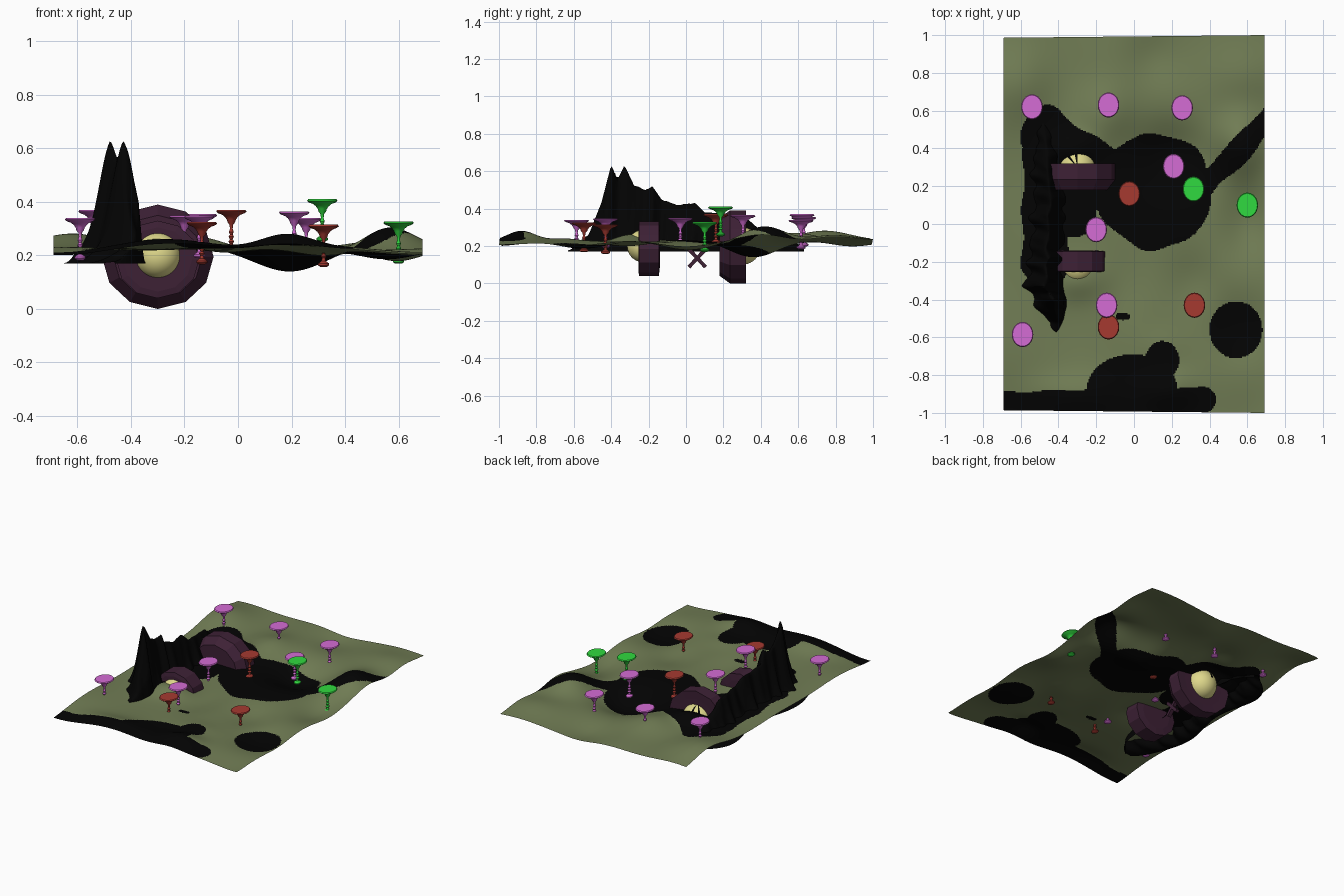
import bpy, bmesh
from math import sin, cos, pi, exp, hypot, atan2, degrees
from mathutils import Matrix, Vector

if "Cube" in bpy.data.objects:
    bpy.data.objects.remove(bpy.data.objects["Cube"], do_unlink=True)


def material(name, rgb):
    m = bpy.data.materials.new(name)
    m.use_nodes = True
    m.diffuse_color = (*rgb, 1)
    m.node_tree.nodes["Principled BSDF"].inputs["Base Color"].default_value = (*rgb, 1)
    return m


OLIVE = material("olive", (0.165, 0.205, 0.09))
BLACK = material("black", (0.001, 0.001, 0.001))
PURPLE = material("dark_purple", (0.047, 0.015, 0.036))
YELLOW = material("pale_yellow", (0.74, 0.69, 0.26))
MAGENTA = material("magenta", (0.66, 0.15, 0.66))
RED = material("brick_red", (0.38, 0.042, 0.03))
GREEN = material("bright_green", (0.03, 0.7, 0.05))


def finish(bm, name, mats, smooth=True):
    me = bpy.data.meshes.new(name)
    bm.to_mesh(me)
    bm.free()
    for m in mats:
        me.materials.append(m)
    for p in me.polygons:
        p.use_smooth = smooth
    ob = bpy.data.objects.new(name, me)
    bpy.context.collection.objects.link(ob)
    return ob


def lathe(profile, sides):
    """Closed solid of revolution around z from (radius, height) pairs."""
    bm = bmesh.new()
    rings = [[bm.verts.new((r * cos(2 * pi * i / sides), r * sin(2 * pi * i / sides), z))
              for i in range(sides)] for r, z in profile]
    for a, b in zip(rings, rings[1:]):
        for i in range(sides):
            j = (i + 1) % sides
            bm.faces.new((a[i], a[j], b[j], b[i]))
    bm.faces.new(rings[0])
    bm.faces.new(rings[-1])
    bmesh.ops.recalc_face_normals(bm, faces=bm.faces)
    return bm


def grid(nx, ny, place):
    """Unit grid whose vertices (u, v in -1..1) are moved by place."""
    bm = bmesh.new()
    bmesh.ops.create_grid(bm, x_segments=nx, y_segments=ny, size=1)
    for v in bm.verts:
        v.co = place(v.co.x, v.co.y)
    return bm


def ellipse(x, y, cx, cy, rx, ry):
    return hypot((x - cx) / rx, (y - cy) / ry) < 1


def capsule(x, y, a, b, r):
    a, b, p = Vector(a), Vector(b), Vector((x, y))
    t = max(0, min(1, (p - a).dot(b - a) / (b - a).length_squared))
    return (p - a - t * (b - a)).length < r


# Ground sheet: soft hills (x, y, radius x, radius y, height)
HILLS = [(-0.6, 0.75, 0.18, 0.2, 0.055), (-0.15, 0.58, 0.14, 0.16, 0.045),
         (0.2, 0.36, 0.18, 0.18, -0.085), (0.57, 0.42, 0.13, 0.16, 0.08),
         (0.58, 0.78, 0.2, 0.16, 0.035), (0.1, 0.88, 0.14, 0.15, -0.025),
         (0.6, 0.0, 0.13, 0.2, -0.045), (0.18, -0.88, 0.14, 0.11, 0.06),
         (0.15, -0.66, 0.12, 0.1, 0.015), (0.55, -0.55, 0.15, 0.18, -0.04),
         (0.32, -0.3, 0.13, 0.15, -0.02), (-0.05, -0.35, 0.12, 0.2, -0.02),
         (-0.3, -0.9, 0.25, 0.1, 0.03), (-0.33, 0.4, 0.12, 0.08, 0.045),
         (-0.3, -0.3, 0.13, 0.1, 0.035), (-0.69, -1.0, 0.2, 0.2, -0.025),
         (0.69, -1.0, 0.2, 0.2, -0.02)]


def ground_point(u, v):
    x, y = 0.69 * u, v * (0.993 + 0.007 * u)
    z = 0.226 + 0.007 * sin(9 * x + 3 * y) * cos(7 * y - 2 * x)
    for cx, cy, rx, ry, h in HILLS:
        z += h * exp(-((x - cx) / rx) ** 2 - ((y - cy) / ry) ** 2)
    return Vector((x, y, z))


def is_dark(x, y):
    w = 0.008 * sin(25 * x) + 0.008 * sin(21 * y)
    return (ellipse(x, y, 0.11, 0.17, 0.3 + w, 0.31 + w)
            or capsule(x, y, (0.38, 0.2), (0.75, 0.6), 0.06 + w)
            or capsule(x, y, (-0.47, 0.48), (-0.15, 0.25), 0.14 + w)
            or capsule(x, y, (-0.46, 0.4), (-0.47, -0.2), 0.13 + w)
            or capsule(x, y, (-0.3, 0.25), (-0.32, 0.05), 0.12)
            or ellipse(x, y, 0.54, -0.56, 0.14, 0.15)
            or (y < -0.87 + 0.03 * min(0, x) + w / 2 and x < 0.38)
            or ellipse(x, y, 0.36, -0.93, 0.075, 0.07)
            or ellipse(x, y, -0.01, -0.88, 0.24, 0.19)
            or ellipse(x, y, 0.15, -0.72, 0.09, 0.1)
            or ellipse(x, y, -0.06, -0.49, 0.04, 0.02))


bm = grid(200, 290, ground_point)
for f in bm.faces:
    c = f.calc_center_median()
    f.material_index = int(is_dark(c.x, c.y))
finish(bm, "ground", [OLIVE, BLACK])

# Jagged mountain ridge: crest points (y, x, height)
CREST = [(-0.65, -0.4, 0.17), (-0.52, -0.4, 0.26), (-0.45, -0.42, 0.44), (-0.4, -0.425, 0.635),
         (-0.365, -0.45, 0.56), (-0.33, -0.48, 0.635), (-0.28, -0.46, 0.53), (-0.22, -0.47, 0.5),
         (-0.18, -0.45, 0.52), (-0.13, -0.47, 0.45), (-0.05, -0.45, 0.42), (0.05, -0.46, 0.43),
         (0.1, -0.44, 0.38), (0.3, -0.46, 0.37), (0.38, -0.46, 0.3), (0.65, -0.5, 0.19)]


def ridge_point(u, v):
    y = 0.63 * v
    # wavy outline that closes in towards both ends
    taper = 1 - v ** 8
    left = -0.5 - 0.13 * taper + 0.03 * sin(9 * y + 0.6) * taper
    right = -0.46 + 0.115 * taper
    x = left + (u + 1) / 2 * (right - left)
    for (ya, xa, za), (yb, xb, zb) in zip(CREST, CREST[1:]):
        if y <= yb:
            t = (y - ya) / (yb - ya)
            xc, top = xa + t * (xb - xa), za + t * (zb - za)
            break
    d = abs(x - xc) / (0.07 + 0.01 * sin(55 * y))
    edge = min(1, (1 + u) / 0.25, (1 - u) / 0.15)
    jag = 1 - 0.12 * min(1, d) * (1 + sin(80 * y + 30 * x))
    return Vector((x, y, 0.17 + (top - 0.17) * exp(-d ** 1.7) * edge * jag))


finish(grid(50, 140, ridge_point), "mountain_ridge", [BLACK])

# Twelve-sided wheels lying on the y axis; the large one is chamfered in front
TO_Y = Matrix.Rotation(-pi / 2, 4, 'X')
WHEELS = [("large_wheel", 0.195, [(0.155, 0.18), (0.195, 0.235), (0.195, 0.32), (0.14, 0.318)]),
          ("small_wheel", 0.185, [(0.12, -0.255), (0.145, -0.25), (0.145, -0.145), (0.1, -0.14)])]
for name, cz, profile in WHEELS:
    bm = lathe(profile, 12)
    bm.transform(Matrix.Translation((-0.3, 0, cz)) @ Matrix.Diagonal((1.07, 1, 1, 1)) @ TO_Y)
    finish(bm, name, [PURPLE], smooth=False)

# Eyeballs set into the wheels; the back one has two dark slits on top
for name, y, r in (("back_eye", 0.3, 0.1), ("front_eye", -0.228, 0.087)):
    bm = bmesh.new()
    bmesh.ops.create_uvsphere(bm, u_segments=32, v_segments=20, radius=r)
    for f in bm.faces:
        c = f.calc_center_median()
        angle = degrees(atan2(c.y, c.x))
        slit = 90 < angle < 101 or 124 < angle < 135
        f.material_index = int(y > 0 and c.z > 0.02 and slit)
    bm.transform(Matrix.Translation((-0.3, y, 0.2)))
    finish(bm, name, [YELLOW, BLACK])

# Small crossed blades hanging under the sheet
for i, tilt in enumerate((-0.75, 0.75)):
    bm = bmesh.new()
    bmesh.ops.create_cube(bm, size=1, matrix=Matrix.Translation((-0.27, 0.06, 0.135))
                          @ Matrix.Rotation(tilt, 4, 'X') @ Matrix.Diagonal((0.025, 0.02, 0.13, 1)))
    finish(bm, f"crossed_blade_{i + 1}", [PURPLE], smooth=False)

# Mushrooms: flat cap, short funnel, beaded stem and bulb foot
STALK = [(0.012, -0.158), (0.021, -0.152), (0.021, -0.145), (0.008, -0.136), (0.006, -0.125),
         (0.011, -0.118), (0.005, -0.11), (0.01, -0.1), (0.005, -0.092), (0.009, -0.083),
         (0.005, -0.07), (0.007, -0.055), (0.014, -0.046), (0.017, -0.036), (0.024, -0.026),
         (0.034, -0.018), (0.05, -0.012), (0.057, -0.006), (0.053, 0)]
MUSHROOMS = [(MAGENTA, "magenta", [(-0.54, 0.62, 0.37), (-0.135, 0.63, 0.355), (0.255, 0.615, 0.34),
                                   (0.21, 0.305, 0.365), (-0.2, -0.03, 0.35), (-0.145, -0.43, 0.348),
                                   (-0.59, -0.585, 0.34)]),
             (RED, "red", [(-0.025, 0.16, 0.37), (-0.135, -0.545, 0.325), (0.32, -0.43, 0.315)]),
             (GREEN, "green", [(0.315, 0.185, 0.41), (0.6, 0.1, 0.327)])]
for mat, label, spots in MUSHROOMS:
    for i, spot in enumerate(spots):
        bm = lathe(STALK, 20)
        bm.transform(Matrix.Translation(spot) @ Matrix.Diagonal((1, 1.17, 1, 1)))
        ob = finish(bm, f"{label}_mushroom_{i + 1}", [mat])
        bpy.ops.object.select_all(action='DESELECT')
        ob.select_set(True)
        bpy.context.view_layer.objects.active = ob
        bpy.ops.object.shade_smooth_by_angle(angle=0.7)
